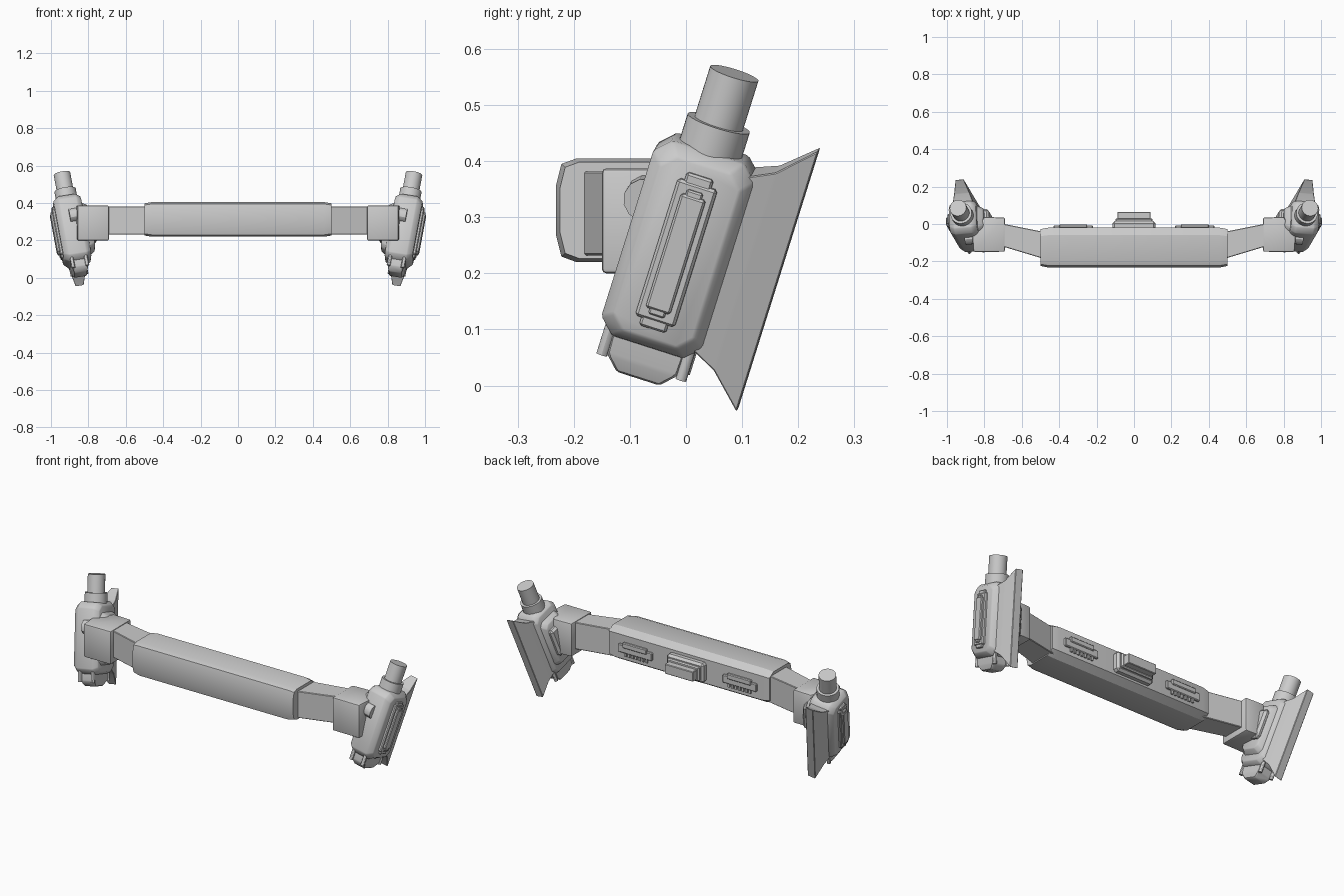
import bpy, bmesh
from math import radians
from mathutils import Matrix, Vector

cube = bpy.data.objects.get("Cube")
if cube:
    bpy.data.objects.remove(cube)

grey = bpy.data.materials.new("neutral_grey")
grey.use_nodes = True
grey.diffuse_color = (0.6, 0.6, 0.6, 1)
bsdf = next(n for n in grey.node_tree.nodes if n.type == 'BSDF_PRINCIPLED')
bsdf.inputs["Base Color"].default_value = (0.6, 0.6, 0.6, 1)


def finish(name, bm, matrix=None, bevel=0.0, segments=1):
    """Bevel, place and link a finished part."""
    bmesh.ops.recalc_face_normals(bm, faces=bm.faces)
    if bevel:
        bmesh.ops.bevel(bm, geom=bm.edges[:], offset=bevel, segments=segments,
                        profile=0.5, affect='EDGES', clamp_overlap=True)
    if matrix is not None:
        bm.transform(matrix)
    bmesh.ops.recalc_face_normals(bm, faces=bm.faces)
    mesh = bpy.data.meshes.new(name)
    bm.to_mesh(mesh)
    bm.free()
    mesh.materials.append(grey)
    obj = bpy.data.objects.new(name, mesh)
    bpy.context.collection.objects.link(obj)
    bpy.ops.object.select_all(action='DESELECT')
    obj.select_set(True)
    bpy.context.view_layer.objects.active = obj
    bpy.ops.object.shade_smooth_by_angle(angle=radians(30))
    return obj


def box(name, low, high, matrix=None, bevel=0.0, segments=1):
    bm = bmesh.new()
    low, high = Vector(low), Vector(high)
    size = high - low
    bmesh.ops.create_cube(bm, size=1)
    bm.transform(Matrix.Translation((low + high) / 2) @ Matrix.Diagonal((*size, 1)))
    return finish(name, bm, matrix, bevel, segments)


def loft(name, loops, matrix=None, bevel=0.0, segments=1):
    """Skin a list of equal-length point loops and cap both ends."""
    bm = bmesh.new()
    rings = [[bm.verts.new(p) for p in loop] for loop in loops]
    count = len(rings[0])
    for a, b in zip(rings, rings[1:]):
        for i in range(count):
            j = (i + 1) % count
            bm.faces.new((a[i], a[j], b[j], b[i]))
    bm.faces.new(rings[0])
    bm.faces.new(rings[-1])
    return finish(name, bm, matrix, bevel, segments)


def cylinder(name, radius, low, high, matrix, x=0, y=0, sides=32):
    bm = bmesh.new()
    bmesh.ops.create_cone(bm, cap_ends=True, segments=sides, radius1=radius,
                          radius2=radius, depth=high - low)
    bm.transform(Matrix.Translation((x, y, (low + high) / 2)))
    return finish(name, bm, matrix)


def rect(x, y0, y1, z0, z1):
    return [(x, y0, z0), (x, y1, z0), (x, y1, z1), (x, y0, z1)]


def slab(x, hy, hz, cut):
    """Chamfered rectangle in the y-z plane."""
    return [(x, -hy + cut, -hz), (x, hy - cut, -hz), (x, hy, -hz + cut), (x, hy, hz - cut),
            (x, hy - cut, hz), (x, -hy + cut, hz), (x, -hy, hz - cut), (x, -hy, -hz + cut)]


# Central padded bar, with drawn-in ends
profile = [(-.232, .27), (-.222, .23), (-.195, .22), (-.06, .22), (-.02, .245),
           (-.02, .38), (-.06, .405), (-.195, .405), (-.222, .395), (-.232, .355)]


def bar_ring(x, k):
    return [(x, -.125 + (y + .125) * k, .312 + (z - .312) * k) for y, z in profile]


loft("center_bar", [bar_ring(-.5, .93), bar_ring(-.46, 1), bar_ring(.46, 1), bar_ring(.5, .93)])

# Rear middle fitting
box("rear_socket_base", (-.115, -.03, .255), (.115, .015, .365), bevel=.012)
box("rear_socket_collar", (-.1, .01, .27), (.1, .03, .35), bevel=.006)
box("rear_socket_block", (-.088, .02, .28), (.088, .065, .335), bevel=.003)

for side, word in ((1, "left"), (-1, "right")):
    mirror = Matrix.Diagonal((side, 1, 1, 1))

    # Rear clips on the bar
    box(word + "_rear_clip_base", (.22, -.03, .285), (.43, -.008, .33), mirror, .004)
    box(word + "_rear_clip_top", (.25, -.02, .315), (.40, -.002, .345), mirror, .004)
    for i in range(7):
        x = .25 + i * .022
        box(word + "_clip_tooth", (x, -.03, .265), (x + .012, -.012, .29), mirror)

    # Slanted arm and the sleeve at its end
    loft(word + "_arm", [rect(.47, -.19, -.045, .232, .382), rect(.72, -.115, .005, .232, .382)], mirror, .003)
    plan = [(.69, -.148), (.858, -.15), (.865, -.06), (.80, .038), (.69, .034)]
    loft(word + "_sleeve", [[(x, y, z) for x, y in plan] for z in (.2, .387)],
         mirror, .008, 2)

    # Tilted end pod
    pod = (mirror @ Matrix.Translation((.884, -.01, .25)) @ Matrix.Rotation(radians(-5), 4, 'Z')
           @ Matrix.Rotation(radians(9), 4, 'Y') @ Matrix.Rotation(radians(-18), 4, 'X'))
    loft(word + "_pod_body", [slab(-.07, .078, .17, .025), slab(-.045, .095, .185, .028),
                              slab(.05, .095, .185, .028), slab(.078, .075, .165, .025)], pod, .004)
    loft(word + "_pod_inner_plate", [slab(-.1, .06, .12, .02), slab(-.06, .075, .14, .02)], pod, .004)
    box(word + "_pod_joint", (-.125, -.06, -.07), (-.09, .06, .09), pod, .012)
    cylinder_turn = pod @ Matrix.Translation((-.02, -.085, .06)) @ Matrix.Rotation(radians(90), 4, 'Y')
    cylinder(word + "_pivot", .038, -.055, .03, cylinder_turn, sides=12)

    # Layered outer cover
    box(word + "_cover_frame", (.07, -.037, -.13), (.092, .037, .13), pod, .005)
    box(word + "_cover_frame_tabs", (.07, -.025, -.145), (.089, .025, .145), pod, .004)
    box(word + "_cover_panel", (.085, -.023, -.108), (.104, .023, .108), pod, .004)
    box(word + "_cover_panel_tabs", (.085, -.015, -.118), (.101, .015, .118), pod, .003)

    # Post and collar on top
    cylinder(word + "_collar", .058, .15, .232, pod)
    cylinder(word + "_post", .045, .22, .326, pod)

    # Foot block with pegs
    foot = [(.045, .068, -.17), (.043, .066, -.22), (.033, .04, -.248)]
    loft(word + "_foot", [[(-a, -b, z), (a, -b, z), (a, b, z), (-a, b, z)] for a, b, z in foot], pod, .004)
    for px in (-.038, .038):
        for py in (-.074, .074):
            cylinder(word + "_peg", .01, -.225, -.15, pod, px, py, 12)

    # Rear fin, flaring out of the pod and thinning to its back edge
    fin = [(.08, .055, -.165, .165), (.125, .042, -.19, .185), (.185, .022, -.252, .242)]
    loft(word + "_fin", [[(-w, y, lo), (w, y, lo), (w, y, hi), (-w, y, hi)] for y, w, lo, hi in fin],
         pod, .002)
